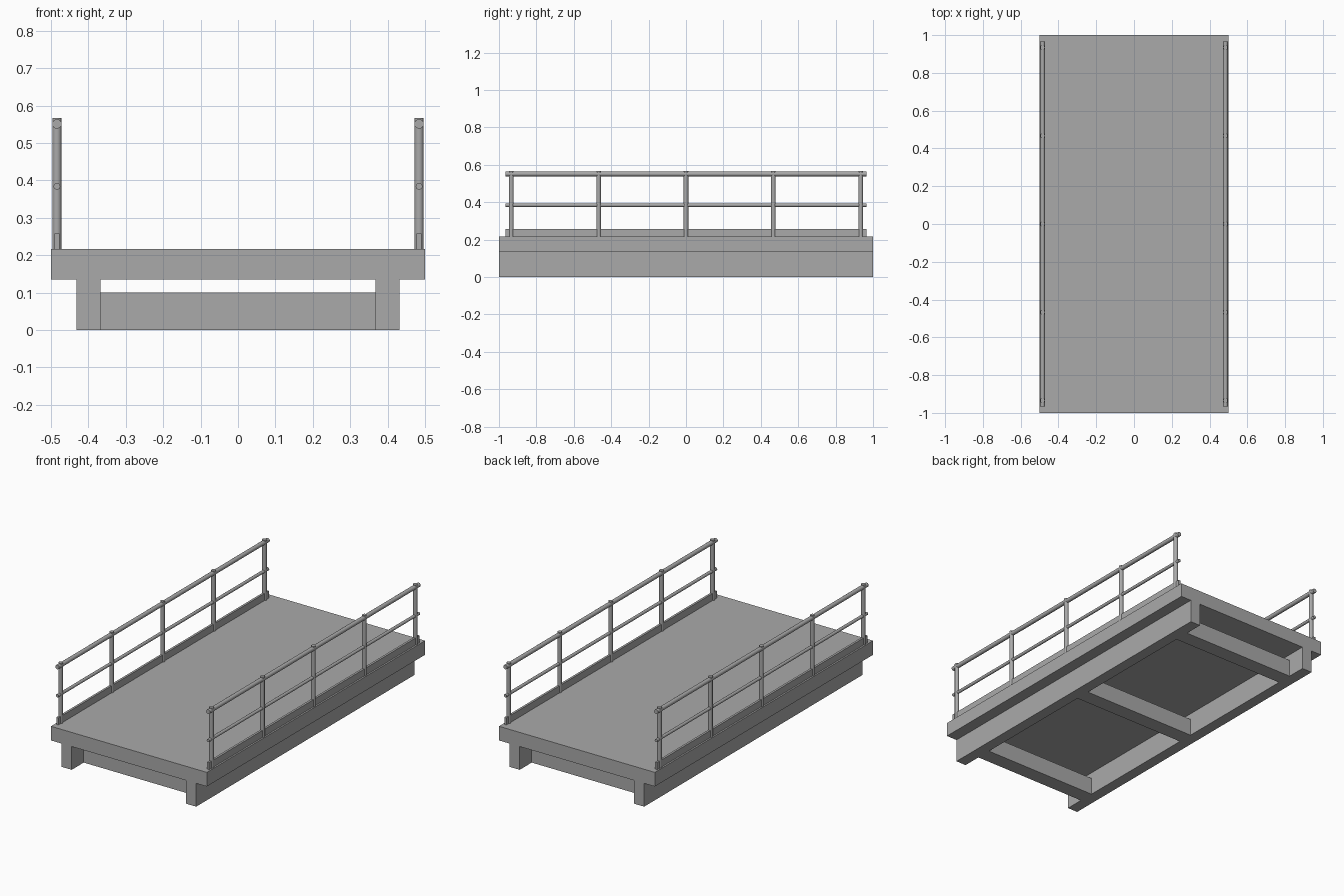
import bpy
import math

if "Cube" in bpy.data.objects:
    bpy.data.objects.remove(bpy.data.objects["Cube"])

grey = bpy.data.materials.new("concrete_grey")
grey.diffuse_color = (0.4, 0.4, 0.4, 1)
grey.use_nodes = True
grey.node_tree.nodes["Principled BSDF"].inputs["Base Color"].default_value = grey.diffuse_color


def box(name, x0, x1, y0, y1, z0, z1):
    bpy.ops.mesh.primitive_cube_add(
        size=1, location=((x0 + x1) / 2, (y0 + y1) / 2, (z0 + z1) / 2))
    ob = bpy.context.object
    ob.name = name
    ob.scale = (x1 - x0, y1 - y0, z1 - z0)
    bpy.ops.object.transform_apply(location=False, rotation=False, scale=True)
    ob.data.materials.append(grey)
    return ob


def tube(name, radius, length, loc, along_y=False):
    rot = (math.pi / 2, 0, 0) if along_y else (0, 0, 0)
    bpy.ops.mesh.primitive_cylinder_add(
        vertices=16, radius=radius, depth=length, location=loc, rotation=rot)
    ob = bpy.context.object
    ob.name = name
    ob.data.materials.append(grey)
    bpy.ops.object.shade_smooth_by_angle(angle=math.radians(40))
    return ob


DECK_BOTTOM, DECK_TOP = 0.135, 0.217
RAIL_X = 0.484

# Deck slab
box("deck", -0.5, 0.5, -1, 1, DECK_BOTTOM, DECK_TOP)

# Cross beams between the girders
for i in (-1, 0, 1):
    y = i * 0.845
    box(f"cross_beam_{i + 2}", -0.367, 0.367, y - 0.045, y + 0.045, 0, 0.1)

for side, s in (("left", -1), ("right", 1)):
    # Long girder under the deck
    x0, x1 = sorted((s * 0.367, s * 0.432))
    box(f"{side}_girder", x0, x1, -1, 1, 0, DECK_BOTTOM)

    # Toe board along the deck edge
    x = s * RAIL_X
    box(f"{side}_toe_board", x - 0.0065, x + 0.0065, -0.965, 0.965,
        DECK_TOP, 0.258)

    # Railing: posts, top rail and middle rail
    for i in range(5):
        y = (i - 2) * 0.467
        tube(f"{side}_post_{i + 1}", 0.0122, 0.567 - DECK_TOP,
             (x, y, (0.567 + DECK_TOP) / 2))
    tube(f"{side}_top_rail", 0.0125, 1.93, (x, 0, 0.551), True)
    tube(f"{side}_middle_rail", 0.009, 1.93, (x, 0, 0.384), True)
